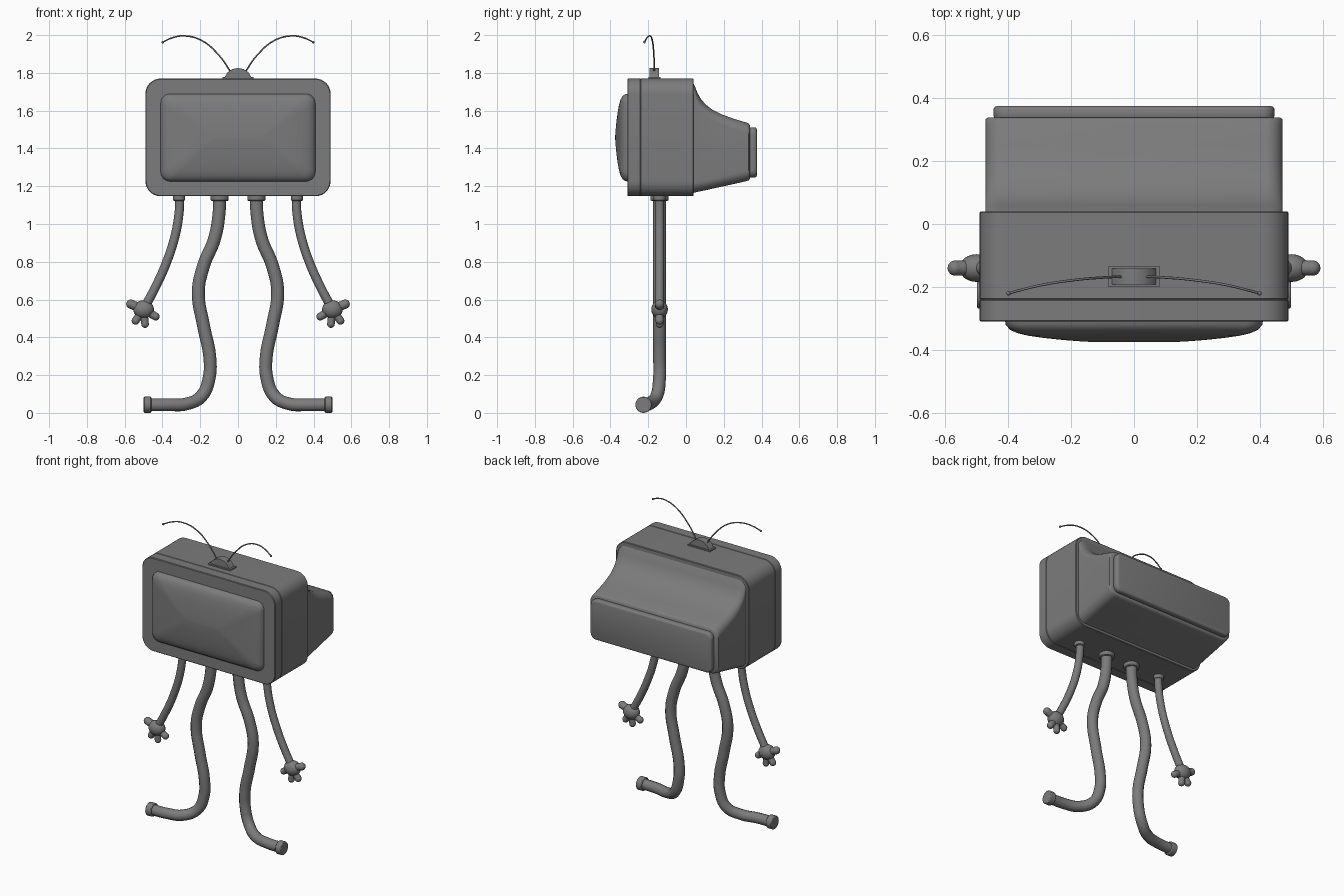
import bpy, bmesh, math
from mathutils import Vector

if "Cube" in bpy.data.objects:
    bpy.data.objects.remove(bpy.data.objects["Cube"])

grey = bpy.data.materials.new("grey")
grey.diffuse_color = (0.2, 0.2, 0.2, 1)
grey.use_nodes = True
grey.node_tree.nodes["Principled BSDF"].inputs["Base Color"].default_value = grey.diffuse_color


def finish(ob, name, angle=35):
    ob.name = name
    ob.data.materials.clear()
    ob.data.materials.append(grey)
    bpy.ops.object.select_all(action='DESELECT')
    ob.select_set(True)
    bpy.context.view_layer.objects.active = ob
    bpy.ops.object.shade_smooth_by_angle(angle=math.radians(angle))
    return ob


def from_bmesh(bm, name, angle=35):
    bmesh.ops.recalc_face_normals(bm, faces=bm.faces[:])
    me = bpy.data.meshes.new(name)
    bm.to_mesh(me)
    bm.free()
    ob = bpy.data.objects.new(name, me)
    bpy.context.collection.objects.link(ob)
    return finish(ob, name, angle)


def rounded_loft(name, rings, angle=35, steps=8):
    """Rounded rectangles (y, half width, bottom, top, corner radius) joined along y."""
    bm = bmesh.new()
    loops = []
    for y, hx, z0, z1, r in rings:
        loop = []
        for q, (sx, cz) in enumerate([(1, z1 - r), (-1, z1 - r), (-1, z0 + r), (1, z0 + r)]):
            for i in range(steps + 1):
                a = (q + i / steps) * math.pi / 2
                loop.append(bm.verts.new((sx * (hx - r) + r * math.cos(a), y, cz + r * math.sin(a))))
        loops.append(loop)
    n = len(loops[0])
    for a, b in zip(loops, loops[1:]):
        for i in range(n):
            bm.faces.new((a[i], a[(i + 1) % n], b[(i + 1) % n], b[i]))
    bm.faces.new(loops[0])
    bm.faces.new(loops[-1])
    return from_bmesh(bm, name, angle)


def tube(name, pts, radius, sides=4):
    """Round tube along a smooth path, as a mesh."""
    cu = bpy.data.curves.new(name, 'CURVE')
    cu.dimensions = '3D'
    cu.bevel_depth, cu.bevel_resolution = radius, sides
    cu.use_fill_caps = True
    cu.resolution_u = 8
    sp = cu.splines.new('BEZIER')
    sp.bezier_points.add(len(pts) - 1)
    for bp, p in zip(sp.bezier_points, pts):
        bp.co = p
        bp.handle_left_type = bp.handle_right_type = 'AUTO'
    ob = bpy.data.objects.new(name, cu)
    bpy.context.collection.objects.link(ob)
    bpy.ops.object.select_all(action='DESELECT')
    ob.select_set(True)
    bpy.context.view_layer.objects.active = ob
    bpy.ops.object.convert(target='MESH')
    return finish(bpy.context.object, name, 50)


def disc(name, centre, radius, depth, axis='Z'):
    """Short cylinder with softened rims."""
    rot = (0, math.pi / 2, 0) if axis == 'X' else (0, 0, 0)
    bpy.ops.mesh.primitive_cylinder_add(vertices=28, radius=radius, depth=depth, location=centre, rotation=rot)
    ob = bpy.context.object
    bev = ob.modifiers.new("soft_rim", 'BEVEL')
    bev.width, bev.segments = 0.005, 2
    return finish(ob, name)


def ball(name, centre, scale):
    bpy.ops.mesh.primitive_uv_sphere_add(segments=24, ring_count=14, radius=1, location=centre)
    ob = bpy.context.object
    ob.scale = scale
    return finish(ob, name, 60)


# cabinet: front bezel and main box, with a fine seam between them
B, T, W, R = 1.147, 1.77, 0.49, 0.08
rounded_loft("bezel", [(-0.31, W - .004, B + .004, T - .004, R - .004), (-0.306, W, B, T, R),
                       (-0.243, W, B, T, R), (-0.24, W - .003, B + .003, T - .003, R - .003)])
rounded_loft("cabinet", [(-0.24, W - .003, B + .003, T - .003, R - .003), (-0.237, W, B, T, R),
                         (0.036, W, B, T, R), (0.04, W - .004, B + .004, T - .004, R - .004)])

# bulging screen
screen = [(-0.305, 0), (-0.32, .002), (-0.335, .012), (-0.346, .03), (-0.355, .06),
          (-0.362, .1), (-0.368, .145), (-0.372, .185), (-0.375, .225)]
rounded_loft("screen", [(y, 0.41 - 1.25 * d, 1.225 + d, 1.69 - d, max(0.05 - d * .2, .004))
                        for y, d in screen], 60)

# rear housing with a concave sloping top
rear = [(0.03, 1.755, 1.163), (0.045, 1.735, 1.166), (0.06, 1.695, 1.17), (0.08, 1.66, 1.174),
        (0.105, 1.632, 1.179), (0.14, 1.605, 1.187), (0.19, 1.58, 1.198), (0.25, 1.558, 1.211),
        (0.32, 1.537, 1.227), (0.332, 1.531, 1.231)]
rounded_loft("rear_housing", [(y, 0.472, z0, z1, 0.055) for y, z1, z0 in rear]
             + [(0.338, 0.465, 1.238, 1.524, 0.048)], 45)
rounded_loft("rear_cap", [(0.33, 0.44, 1.252, 1.508, 0.035), (0.343, 0.446, 1.246, 1.512, 0.04),
                          (0.365, 0.446, 1.246, 1.512, 0.04), (0.372, 0.442, 1.25, 1.508, 0.036),
                          (0.375, 0.434, 1.258, 1.5, 0.03)], 45)

# aerial mount: flat plate and an extruded dome
bpy.ops.mesh.primitive_cube_add(size=1, location=(0, -0.167, 1.772))
bpy.context.object.scale = (0.164, 0.064, 0.012)
finish(bpy.context.object, "aerial_plate")
bm = bmesh.new()
outline = [(-.072, 1.775), (-.055, 1.803), (-.03, 1.82), (0, 1.826), (.03, 1.82), (.055, 1.803), (.072, 1.775)]
face = bm.faces.new([bm.verts.new((x, -0.192, z)) for x, z in outline])
ext = bmesh.ops.extrude_face_region(bm, geom=[face])
bmesh.ops.translate(bm, vec=(0, 0.05, 0), verts=[v for v in ext['geom'] if isinstance(v, bmesh.types.BMVert)])
from_bmesh(bm, "aerial_dome")

# parts on both sides
Y = -0.14
for s, side in ((-1, "left"), (1, "right")):
    # aerial rod with a small tip
    tube("aerial_" + side, [(s * x, y, z) for x, y, z in
         [(.035, -.167, 1.8), (.1, -.17, 1.892), (.19, -.178, 1.97), (.285, -.192, 1.996),
          (.35, -.207, 1.985), (.398, -.22, 1.963)]], 0.004, 2)
    ball("aerial_tip_" + side, (s * .398, -.22, 1.963), (.007, .007, .007))

    # arm and socket
    disc("arm_socket_" + side, (s * .312, Y, 1.138), 0.032, 0.03)
    tube("arm_" + side, [(s * x, Y, z) for x, z in
         [(.308, 1.14), (.312, 1.06), (.335, .93), (.385, .78), (.44, .66), (.485, .575)]], 0.024)

    # hand: palm with four rounded fingers
    palm = Vector((s * .5, Y, .548))
    ball("palm_" + side, palm, (.055, .044, .048))
    for i, (x, z, r) in enumerate([(.568, .576, .024), (.542, .488, .021), (.492, .47, .02), (.436, .51, .021)]):
        tip = Vector((s * x, Y, z))
        tube(f"finger_{side}_{i + 1}", [palm, tip], r)
        ball(f"fingertip_{side}_{i + 1}", tip, (r, r, r))

    # leg and socket
    disc("leg_socket_" + side, (s * .097, Y, 1.138), 0.048, 0.03)
    tube("leg_" + side, [(s * x, y, z) for x, y, z in
         [(.098, Y, 1.14), (.1, Y, 1.06), (.125, Y, .92), (.182, Y, .78), (.21, Y, .64), (.182, Y, .46),
          (.15, Y, .3), (.152, Y, .19), (.192, -.155, .09), (.27, -.195, .048), (.37, -.22, .043),
          (.48, -.225, .043)]], 0.034)

    # foot cap
    disc("foot_cap_" + side, (s * .479, -.225, .043), 0.043, 0.04, 'X')
